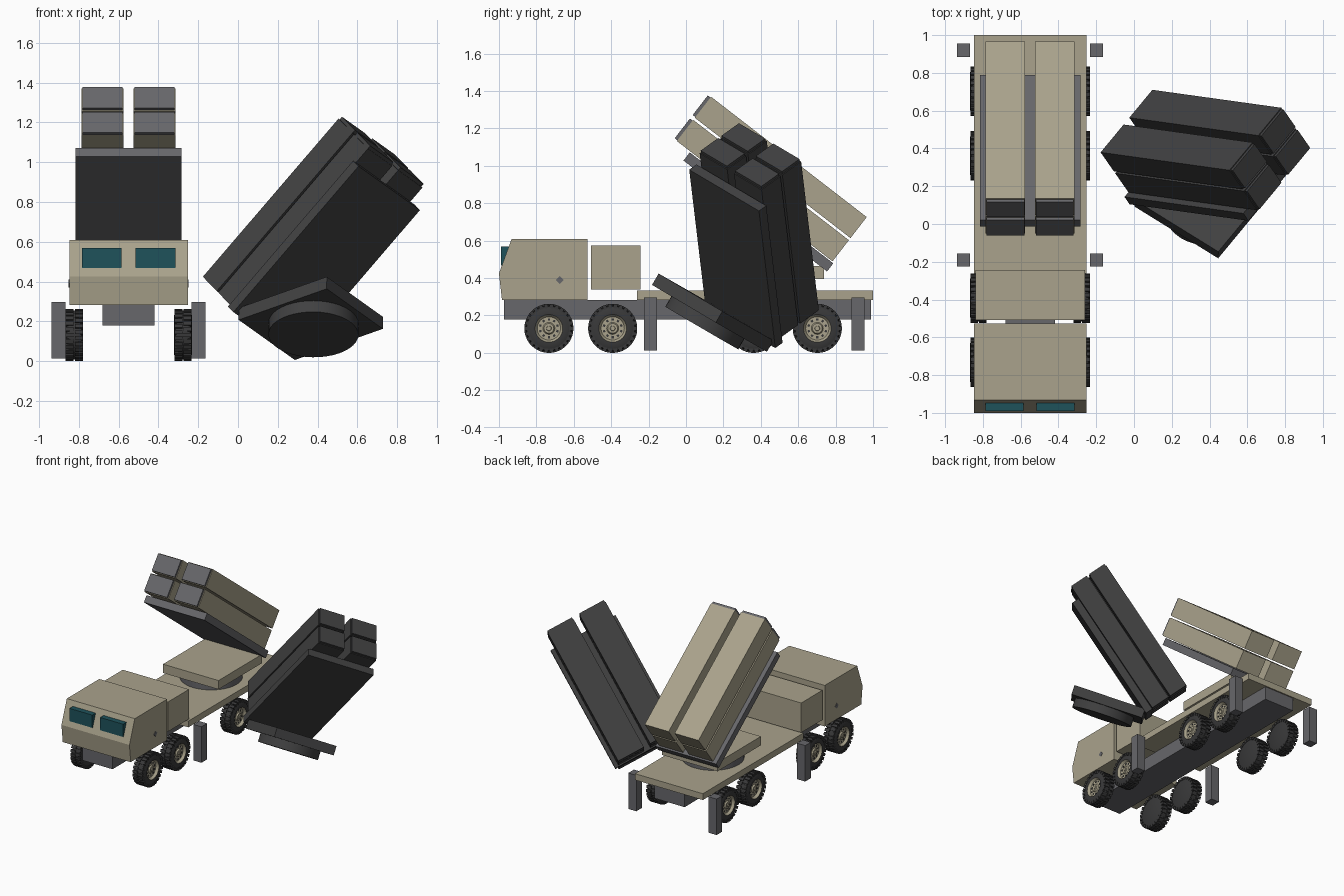
import bpy, bmesh, math
from mathutils import Matrix, Vector

if "Cube" in bpy.data.objects:
    bpy.data.objects.remove(bpy.data.objects["Cube"])


def material(name, rgb):
    m = bpy.data.materials.new(name)
    m.diffuse_color = (*rgb, 1)
    m.use_nodes = True
    m.node_tree.nodes["Principled BSDF"].inputs["Base Color"].default_value = m.diffuse_color
    return m


TAN = material("tan_paint", (0.40, 0.365, 0.262))
GREY = material("grey_metal", (0.135, 0.135, 0.145))
DARK = material("dark_panel", (0.052, 0.052, 0.053))
TYRE = material("tyre_rubber", (0.04, 0.04, 0.041))
GLASS = material("teal_glass", (0.013, 0.085, 0.105))
CX = -0.55  # truck centre line


def finish(bm, name, mats, matrix=Matrix(), smooth=False):
    bmesh.ops.recalc_face_normals(bm, faces=bm.faces)
    me = bpy.data.meshes.new(name)
    bm.to_mesh(me)
    bm.free()
    for m in mats:
        me.materials.append(m)
    ob = bpy.data.objects.new(name, me)
    ob.matrix_world = matrix
    bpy.context.collection.objects.link(ob)
    if smooth:
        bpy.context.view_layer.objects.active = ob
        ob.select_set(True)
        bpy.ops.object.shade_smooth_by_angle(angle=math.radians(35))
        ob.select_set(False)
    return ob


def add_box(bm, lo, hi, matrix=Matrix()):
    lo, hi = Vector(lo), Vector(hi)
    size = Matrix.Diagonal((*(hi - lo), 1))
    return bmesh.ops.create_cube(
        bm, size=1, matrix=matrix @ Matrix.Translation((lo + hi) / 2) @ size)["verts"]


def box(name, lo, hi, mat, matrix=Matrix()):
    bm = bmesh.new()
    add_box(bm, lo, hi)
    return finish(bm, name, [mat], matrix)


def disc(name, radius, depth, segs, mat, matrix, smooth=True):
    bm = bmesh.new()
    bmesh.ops.create_cone(bm, cap_ends=True, segments=segs, radius1=radius,
                          radius2=radius, depth=depth)
    return finish(bm, name, [mat], matrix, smooth)


# Cab: side profile extruded across the truck
bm = bmesh.new()
profile = [(-0.984, 0.283), (-1.0, 0.425), (-0.933, 0.608), (-0.527, 0.608), (-0.527, 0.283)]
face = bm.faces.new([bm.verts.new((CX - 0.298, y, z)) for y, z in profile])
ext = bmesh.ops.extrude_face_region(bm, geom=[face])["geom"]
bmesh.ops.translate(bm, vec=(0.596, 0, 0),
                    verts=[g for g in ext if isinstance(g, bmesh.types.BMVert)])
finish(bm, "cab", [TAN])

# Windows and diamond-shaped side markers
for s in (-1, 1):
    xc = CX + s * 0.135
    box("windscreen", (xc - 0.1, -0.99, 0.468), (xc + 0.1, -0.93, 0.569), GLASS)
    disc("side_marker", 0.021, 0.006, 4, GREY,
         Matrix.Translation((CX + s * 0.298, -0.675, 0.39)) @ Matrix.Rotation(math.pi / 2, 4, 'Y'),
         False)

# Body: equipment box, flat bed, chassis rail
box("equipment_box", (CX - 0.29, -0.508, 0.34), (CX + 0.29, -0.243, 0.575), TAN)
box("flat_bed", (CX - 0.298, -0.262, 0.283), (CX + 0.298, 1.0, 0.333), TAN)
box("chassis", (CX - 0.131, -0.973, 0.178), (CX + 0.131, 0.99, 0.283), GREY)

# Stabiliser legs
for s in (-1, 1):
    for y in (-0.19, 0.92):
        xc = CX + s * 0.352
        box("stabiliser_leg", (xc - 0.035, y - 0.035, 0.012), (xc + 0.035, y + 0.035, 0.297), GREY)


def build_wheel():
    """Wheel with its outer side on +x: lathed tyre and rim, tread blocks, rim holes."""
    bm = bmesh.new()
    prof = [(-0.045, 0.0), (-0.045, 0.098), (-0.036, 0.118), (-0.02, 0.124), (0.02, 0.124),
            (0.036, 0.118), (0.045, 0.1), (0.045, 0.074), (0.040, 0.070), (0.026, 0.062),
            (0.026, 0.032), (0.036, 0.026), (0.036, 0.014), (0.042, 0.012), (0.042, 0.0)]
    rim_start, n = 7, 32
    rings = []
    for a, r in prof:
        if r == 0:
            rings.append([bm.verts.new((a, 0, 0))] * n)
        else:
            rings.append([bm.verts.new((a, r * math.cos(2 * math.pi * i / n),
                                        r * math.sin(2 * math.pi * i / n))) for i in range(n)])
    for k in range(len(rings) - 1):
        for i in range(n):
            j = (i + 1) % n
            quad = [rings[k][i], rings[k][j], rings[k + 1][j], rings[k + 1][i]]
            f = bm.faces.new(list(dict.fromkeys(quad)))
            f.material_index = 1 if k >= rim_start else 0
    # staggered tread blocks
    blocks = 26
    for row, (a, b) in enumerate(((-0.043, -0.003), (0.003, 0.043))):
        for i in range(blocks):
            rot = Matrix.Rotation(2 * math.pi * (i + row * 0.5) / blocks, 4, 'X')
            add_box(bm, (a, -0.0105, 0.108), (b, 0.0105, 0.131), rot)
    # rim holes
    for i in range(10):
        rot = Matrix.Rotation(2 * math.pi * i / 10, 4, 'X')
        before = set(bm.faces)
        add_box(bm, (0.024, -0.006, 0.042), (0.028, 0.006, 0.054), rot)
        for f in set(bm.faces) - before:
            f.material_index = 0
    return finish(bm, "wheel", [TYRE, TAN], smooth=True)


wheel = build_wheel()
first = True
for s in (-1, 1):
    for y in (-0.733, -0.392, 0.362, 0.702):
        ob = wheel
        if not first:
            ob = wheel.copy()
            bpy.context.collection.objects.link(ob)
        first = False
        ob.matrix_world = Matrix.Translation((CX + s * 0.273, y, 0.131)) @ \
            Matrix.Rotation(0 if s > 0 else math.pi, 4, 'Z')


def launcher(prefix, frame, base_mat, tray_mat, tube_mat, cap_mat, ring_mat):
    """Turntable, tilted tray and four canisters; the frame origin is the rear hinge."""
    disc(prefix + "turntable_ring", 0.226, 0.066, 40, ring_mat,
         frame @ Matrix.Translation((0, -0.305, -0.072)))
    box(prefix + "turntable_plate", (-0.243, -0.56, -0.04), (0.243, -0.017, 0.03), base_mat, frame)
    tilt = frame @ Matrix.Rotation(math.radians(-37.7), 4, 'X')
    box(prefix + "tray", (-0.266, -0.97, 0), (0.266, 0, 0.055), tray_mat, tilt)
    for x in (-0.131, 0.131):
        for z0, z1 in ((0.061, 0.204), (0.218, 0.36)):
            box(prefix + "canister", (x - 0.105, -1.062, z0), (x + 0.105, -0.01, z1), tube_mat, tilt)
            box(prefix + "canister_cap", (x - 0.1, -1.08, z0 + 0.005),
                (x + 0.1, -1.06, z1 - 0.005), cap_mat, tilt)


# Launcher mounted on the bed
launcher("", Matrix.Translation((CX, 0.754, 0.435)), TAN, GREY, TAN, GREY, GREY)

# Spare dark launcher floating beside the truck, tipped over
up = Vector((0.007, 0.504, 0.862)).normalized()
back = Vector((-0.814, 0.503, -0.289))
back = (back - up * back.dot(up)).normalized()
side = back.cross(up)
pose = Matrix((side, back, up)).transposed().to_4x4()
launcher("spare_", Matrix.Translation((0.131, 0.291, 0.136)) @ pose, DARK, DARK, DARK, DARK, DARK)
